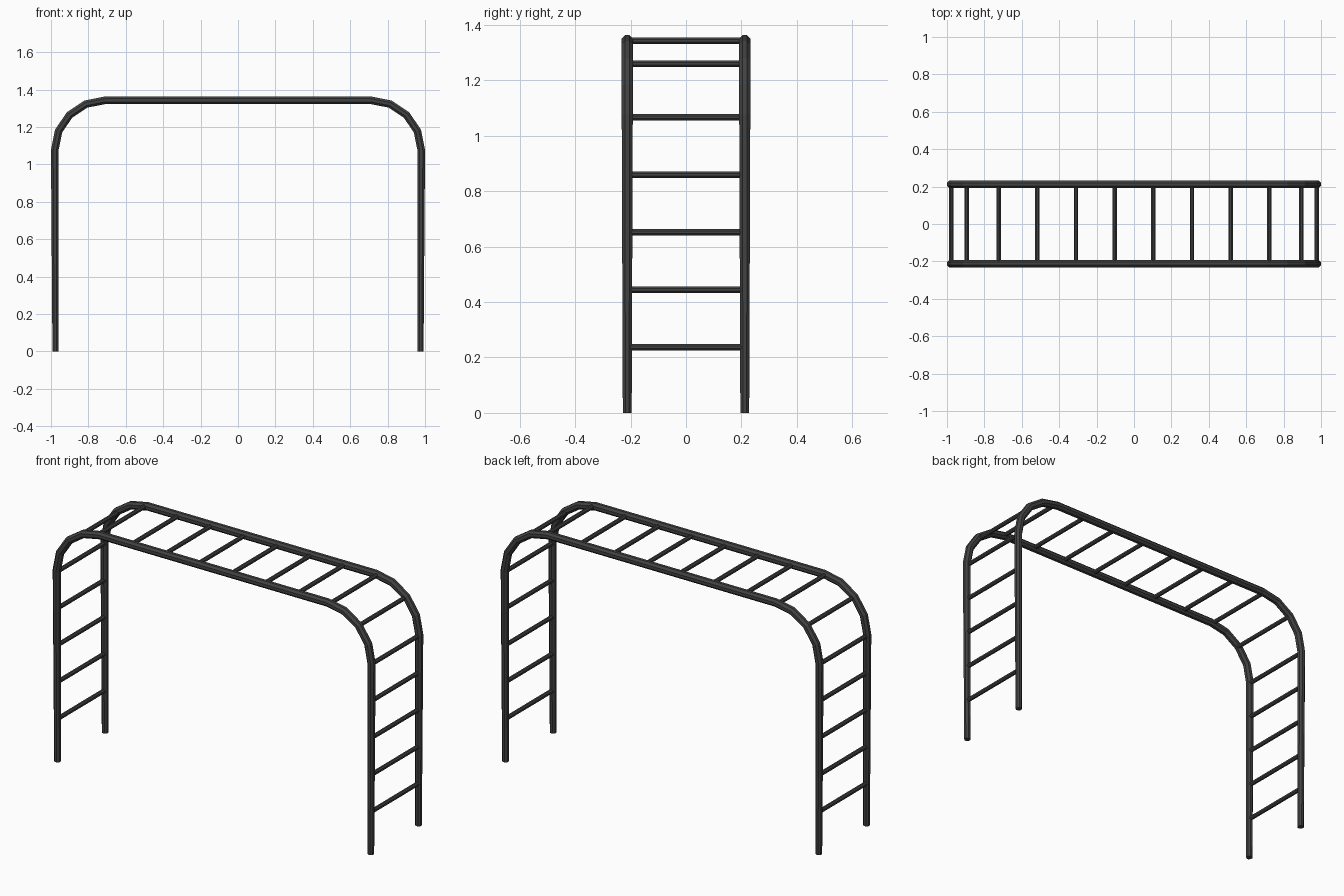
import bpy, bmesh, math
from mathutils import Vector

if "Cube" in bpy.data.objects:
    bpy.data.objects.remove(bpy.data.objects["Cube"])

mat = bpy.data.materials.new("dark_metal")
mat.diffuse_color = (0.055, 0.055, 0.055, 1)
mat.use_nodes = True
mat.node_tree.nodes["Principled BSDF"].inputs["Base Color"].default_value = mat.diffuse_color
SIDES = 8


def tube(name, path, radii):
    """Mitred octagonal tube along a list of points; radii are flat-to-centre."""
    bm = bmesh.new()
    rings = []
    for i, p in enumerate(path):
        d_in = (p - path[max(i - 1, 0)]).normalized()
        d_out = (path[min(i + 1, len(path) - 1)] - p).normalized()
        t = (d_in + d_out).normalized()
        stretch = 1 / max(t.dot(d_in), t.dot(d_out))
        # tubes lying in an XZ plane use Y as side axis, rungs use Z
        side = Vector((0, 1, 0)) if abs(t.y) < 0.5 else Vector((0, 0, 1))
        up = t.cross(side).normalized() * stretch
        r = radii[i] / math.cos(math.pi / SIDES)
        ring = []
        for k in range(SIDES):
            a = 2 * math.pi * (k + 0.5) / SIDES
            ring.append(bm.verts.new(p + side * r * math.cos(a) + up * r * math.sin(a)))
        rings.append(ring)
    for a, b in zip(rings, rings[1:]):
        for k in range(SIDES):
            n = (k + 1) % SIDES
            bm.faces.new((a[k], a[n], b[n], b[k]))
    bm.faces.new(rings[0])
    bm.faces.new(rings[-1])
    bmesh.ops.recalc_face_normals(bm, faces=bm.faces)
    me = bpy.data.meshes.new(name)
    bm.to_mesh(me)
    bm.free()
    me.materials.append(mat)
    ob = bpy.data.objects.new(name, me)
    bpy.context.collection.objects.link(ob)
    return ob


# side rails: tapered legs, four-segment bends and a straight top
CX, CZ, BEND = 0.71, 1.075, 0.27
half = [(0.976, 0.0)]
for i in range(5):
    a = math.radians(22.5 * i)
    half.append((CX + BEND * math.cos(a), CZ + (BEND - 0.002) * math.sin(a)))
profile = half + [(-x, z) for x, z in reversed(half)]
radii = [0.016] + [0.02] * (len(profile) - 2) + [0.016]
for name, y in (("front_rail", -0.212), ("back_rail", 0.212)):
    tube(name, [Vector((x, y, z)) for x, z in profile], radii)

# rungs: evenly spaced up each leg, round the bend and across the top
spots = [(0.977, 0.237 + 0.2075 * i) for i in range(5)]
spots += [(0.895, 1.26)]
spots += [(0.1035 + 0.2065 * i, 1.343) for i in range(4)]
n = 0
for sx in (1, -1):
    for x, z in spots:
        n += 1
        tube(f"rung_{n:02d}", [Vector((sx * x, -0.205, z)), Vector((sx * x, 0.205, z))],
             [0.0115, 0.0115])
